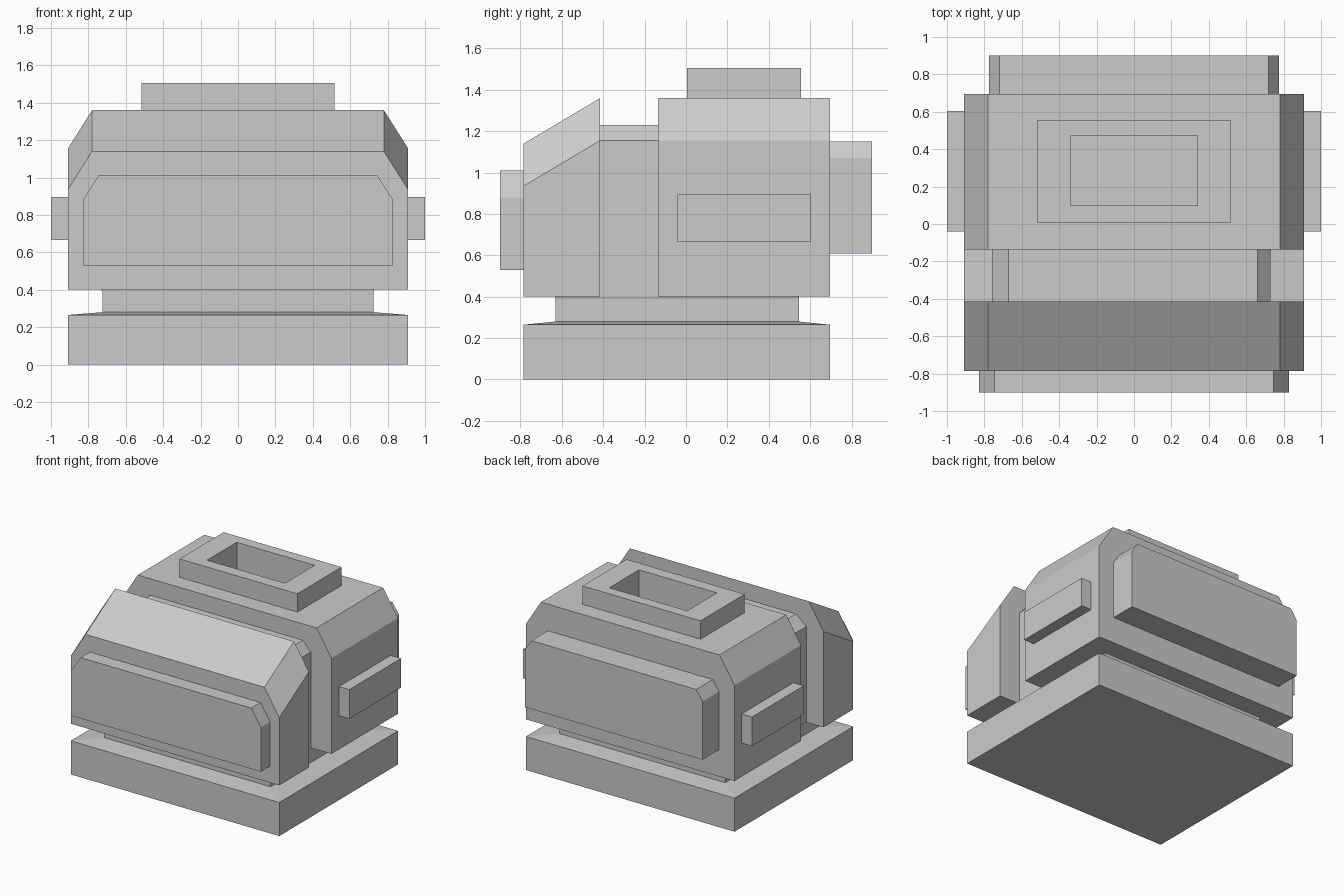
import bpy, bmesh

if "Cube" in bpy.data.objects:
    bpy.data.objects.remove(bpy.data.objects["Cube"])


def loft(name, rings):
    """Closed solid joining matching rings of points, capped at both ends."""
    bm = bmesh.new()
    loops = [[bm.verts.new(p) for p in ring] for ring in rings]
    n = len(loops[0])
    for a, b in zip(loops, loops[1:]):
        for i in range(n):
            j = (i + 1) % n
            bm.faces.new((a[i], a[j], b[j], b[i]))
    bm.faces.new(loops[0])
    bm.faces.new(loops[-1])
    bmesh.ops.recalc_face_normals(bm, faces=bm.faces[:])
    mesh = bpy.data.meshes.new(name)
    bm.to_mesh(mesh)
    bm.free()
    obj = bpy.data.objects.new(name, mesh)
    bpy.context.collection.objects.link(obj)
    return obj


def rect(x0, x1, y0, y1, z):
    return [(x0, y0, z), (x1, y0, z), (x1, y1, z), (x0, y1, z)]


def box(name, x0, x1, y0, y1, z0, z1):
    return loft(name, [rect(x0, x1, y0, y1, z) for z in (z0, z1)])


def arch(y, half, flat, z0, shoulder, top):
    """Upright profile with both upper corners cut off."""
    return [(-half, y, z0), (half, y, z0), (half, y, shoulder),
            (flat, y, top), (-flat, y, top), (-half, y, shoulder)]


# Pedestal with a faintly raised top, and the recessed neck above it
loft("base", [rect(-.91, .91, -.785, .695, 0),
              rect(-.91, .91, -.785, .695, .265),
              rect(-.725, .725, -.63, .545, .28)])
loft("neck", [rect(-.725, .725, -.63, .545, .275),
              rect(-.725, .725, -.63, .545, .39),
              rect(-.74, .73, -.63, .545, .41)])

# Body: rear block, sloping front block, and recessed core between them
rear = loft("rear_body", [arch(y, .91, .78, .40, 1.155, 1.36) for y in (-.135, .695)])
loft("front_body", [arch(-.785, .91, .78, .40, .935, 1.14),
                    arch(-.415, .91, .78, .40, 1.155, 1.36)])
core = [(-.76, .40), (.73, .40), (.73, 1.155), (.66, 1.23), (-.67, 1.23), (-.76, 1.155)]
loft("middle_core", [[(x, y, z) for x, z in core] for y in (-.43, -.12)])

# Raised panels on the front, back and both sides
loft("front_panel", [arch(y, .83, .745, .53, .88, 1.01) for y in (-.90, -.78)])
loft("back_panel", [arch(y, .775, .72, .61, 1.07, 1.15) for y in (.69, .90)])
for side, x0, x1 in (("left", -1, -.905), ("right", .905, 1)):
    box(side + "_side_panel", x0, x1, -.04, .605, .665, .895)

# Top collar with a pocket sunk through it into the rear block
collar = box("top_collar", -.515, .515, .005, .555, 1.35, 1.505)
cutter = box("pocket_cutter", -.34, .34, .10, .47, 1.28, 1.7)
cutter.hide_render = True
cutter.hide_viewport = True
for part in (rear, collar):
    mod = part.modifiers.new("pocket", 'BOOLEAN')
    mod.operation = 'DIFFERENCE'
    mod.solver = 'EXACT'
    mod.object = cutter
